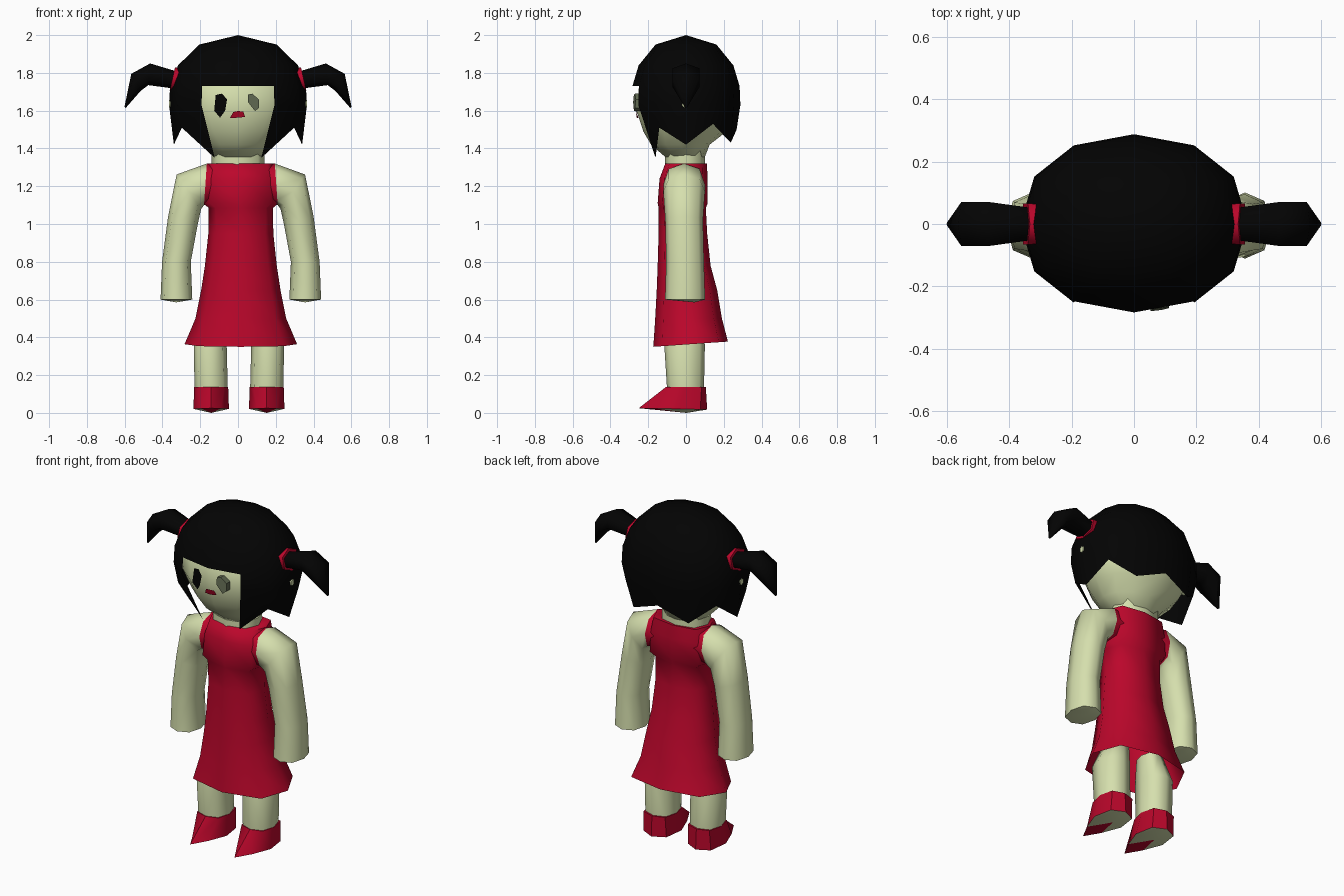
import bpy, bmesh, math
from mathutils import Vector

if "Cube" in bpy.data.objects:
    bpy.data.objects.remove(bpy.data.objects["Cube"])


def material(name, rgb):
    m = bpy.data.materials.new(name)
    m.diffuse_color = (*rgb, 1)
    m.use_nodes = True
    m.node_tree.nodes["Principled BSDF"].inputs["Base Color"].default_value = m.diffuse_color
    return m


SKIN = material("skin", (0.67, 0.74, 0.42))
RED = material("red", (0.50, 0.002, 0.024))
BLACK = material("black", (0.001, 0.001, 0.001))
OLIVE = material("olive", (0.12, 0.145, 0.085))


def finish(bm, name, mats, rule=None, angle=75, fix_normals=True):
    """Turn a bmesh into a shaded object; rule(centre) picks the material slot."""
    if fix_normals:
        bmesh.ops.recalc_face_normals(bm, faces=bm.faces)
    if rule:
        for f in bm.faces:
            f.material_index = rule(f.calc_center_median())
    me = bpy.data.meshes.new(name)
    bm.to_mesh(me)
    bm.free()
    ob = bpy.data.objects.new(name, me)
    bpy.context.collection.objects.link(ob)
    for m in mats:
        me.materials.append(m)
    bpy.ops.object.select_all(action='DESELECT')
    ob.select_set(True)
    bpy.context.view_layer.objects.active = ob
    bpy.ops.object.shade_smooth_by_angle(angle=math.radians(angle))
    return ob


def spow(v, p):
    return math.copysign(abs(v) ** p, v) if abs(v) > 1e-6 else 0.0


def ring(z, rx, y0, y1, cx=0.0, n=8, p=0.8, tilt=0.0):
    """Horizontal rounded ring reaching from y0 to y1."""
    pts = []
    for i in range(n):
        a = math.tau * i / n
        x = cx + rx * spow(math.sin(a), p)
        y = (y0 + y1) / 2 - (y1 - y0) / 2 * spow(math.cos(a), p)
        pts.append(Vector((x, y, z + tilt * y)))
    return pts


def bar(top, low, w, cy=0.0, n=8, p=0.85):
    """Ring spanning two points of the x-z plane, with half width w in y."""
    t, l = Vector((top[0], cy, top[1])), Vector((low[0], cy, low[1]))
    mid, half = (t + l) / 2, (t - l) / 2
    out = []
    for i in range(n):
        a = math.tau * i / n
        out.append(mid + half * spow(math.cos(a), p) + Vector((0, w * spow(math.sin(a), p), 0)))
    return out


def flip(rings, s, c=0.0):
    """Mirror rings about x = c when s is -1."""
    return [[Vector((c + s * (v.x - c), v.y, v.z)) for v in r] for r in rings]


def loft(name, rings, mats, caps=(True, True), rule=None, angle=75, end_z=None):
    bm = bmesh.new()
    rows = [[bm.verts.new(v) for v in r] for r in rings]
    n = len(rows[0])
    for a, b in zip(rows, rows[1:]):
        for i in range(n):
            j = (i + 1) % n
            bm.faces.new((a[i], a[j], b[j], b[i]))
    if caps[0]:
        bm.faces.new(rows[0])
    if end_z is not None:      # fan with its own centre height
        c = sum((v.co for v in rows[-1]), Vector()) / n
        hub = bm.verts.new((c.x, c.y + 0.05, end_z))
        for i in range(n):
            bm.faces.new((rows[-1][i], rows[-1][(i + 1) % n], hub))
    elif caps[1]:
        bm.faces.new(rows[-1])
    return finish(bm, name, mats, rule, angle)


# Head and neck
def skull(z, rx, y0, y1):
    return ring(z, rx, y0, y1, n=12, p=1)


loft("head", [skull(1.355, .13, -.11, .10), skull(1.42, .19, -.185, .125),
              skull(1.49, .26, -.226, .215), skull(1.60, .32, -.262, .255),
              skull(1.72, .32, -.25, .25), skull(1.85, .22, -.17, .17)], [SKIN])
loft("neck", [ring(1.28, .14, -.11, .10), ring(1.42, .14, -.11, .10)], [SKIN])

# Hair cap: zigzag lower edge, open at the face
tips = {0: (1.62, 1), 1: (1.35, .64), 2: (1.51, .93), 3: (1.42, .93),
        4: (1.53, .94), 5: (1.43, .94), 6: (1.50, .93)}
bm = bmesh.new()
levels = [(1.95, .56), (1.84, .87), (1.73, .985), (1.63, 1.0)]
rows = []
for z, s in levels:
    rows.append([bm.verts.new(v) for v in ring(z, .365 * s, -.288 * s, .288 * s, n=12, p=.92)])
edge = []
for i in range(12):
    z, s = tips[min(i, 12 - i)]
    edge.append(bm.verts.new(ring(z, .365 * s, -.288 * s, .288 * s, n=12, p=.92)[i]))
rows.append(edge)
crown = bm.verts.new((0, 0, 2.0))
for i in range(12):
    j = (i + 1) % 12
    bm.faces.new((crown, rows[0][i], rows[0][j]))
    for k in range(4):
        if k < 2 or i not in (0, 11):
            bm.faces.new((rows[k][i], rows[k + 1][i], rows[k + 1][j], rows[k][j]))
bmesh.ops.delete(bm, geom=[v for v in bm.verts if not v.link_faces], context='VERTS')
finish(bm, "hair", [BLACK])

# Pigtails, hair ties and ear tips
for s, side in ((1, "right"), (-1, "left")):
    loft(side + "_hair_tie", flip([bar((.29, 1.83), (.32, 1.70), .07, n=6),
                                   bar((.334, 1.828), (.362, 1.705), .075, n=6)], s), [RED])
    loft(side + "_pigtail", flip([bar((.332, 1.81), (.36, 1.72), .06, n=6),
                                  bar((.465, 1.85), (.475, 1.735), .08, n=6),
                                  bar((.565, 1.795), (.515, 1.705), .08, n=6),
                                  bar((.601, 1.62), (.594, 1.615), .006, n=6)], s), [BLACK])
    loft(side + "_ear_tip", flip([bar((.33, 1.66), (.33, 1.61), .022, -.006, n=6),
                                  bar((.3665, 1.655), (.3665, 1.617), .016, -.006, n=6)], s), [SKIN])


# Facial features that follow the face
def plate(name, pts, mat, gap, depth=0.0):
    bm = bmesh.new()
    vs = []
    for x, z in pts:
        d = .262 - (.10 * (z - 1.6) if z > 1.6 else .32 * (1.6 - z))
        vs.append(bm.verts.new((x, -d + .22 * abs(x) - gap, z)))
    f = bm.faces.new(vs)
    f.normal_update()
    if f.normal.y > 0:
        f.normal_flip()
    if depth:
        back = bmesh.ops.extrude_face_region(bm, geom=[f], use_keep_orig=True)
        for v in back["geom"]:
            if isinstance(v, bmesh.types.BMVert):
                v.co.y += depth
    finish(bm, name, [mat], angle=30, fix_normals=bool(depth))


plate("left_eye", [(-.126, 1.60), (-.095, 1.563), (-.068, 1.60), (-.058, 1.66),
                   (-.085, 1.69), (-.118, 1.683)], BLACK, .018)
plate("right_eye", [(.053, 1.645), (.09, 1.598), (.112, 1.615), (.110, 1.66),
                    (.075, 1.69), (.053, 1.685)], OLIVE, .034, .04)
plate("mouth", [(-.043, 1.56), (0, 1.563), (.037, 1.567), (.028, 1.595),
                (0, 1.598), (-.025, 1.593)], RED, .011)

# Dress with a wider yoke and a flared, open hem
C = .015
loft("dress", [ring(1.32, .175, -.11, .11, C, p=.65), ring(1.24, .19, -.14, .115, C, p=.6),
               ring(1.11, .20, -.15, .115, C, p=.6), ring(1.085, .170, -.145, .105, C, p=.7),
               ring(.95, .172, -.145, .112, C), ring(.78, .19, -.15, .13, C),
               ring(.65, .21, -.155, .165, C), ring(.50, .24, -.163, .19, C),
               ring(.362, .298, -.173, .222, C, tilt=.07)], [RED], caps=(True, False))

# Arms with short red sleeve stubs, legs and shoes
for s, side in ((1, "right"), (-1, "left")):
    arm = [bar((.10, 1.30), (.10, 1.12), .10, -.01),
           bar((.195, 1.32), (.21, 1.10), .110, -.01),
           bar((.355, 1.262), (.225, 1.08), .110, -.01),
           bar((.40, 1.04), (.243, 1.00), .100, -.01),
           bar((.432, .80), (.28, .80), .100, -.005),
           bar((.44, .60), (.272, .60), .106, -.005)]
    loft(side + "_arm", flip(arm, s, C), [SKIN, RED], end_z=.585,
         rule=lambda c: 1 if abs(c.x - C) < .165 else 0)
    L = .005
    leg = [ring(.50, .06, -.08, .07, .125), ring(.36, .087, -.115, .10, .157),
           ring(.12, .088, -.10, .095, .152)]
    loft(side + "_leg", flip(leg, s, L), [SKIN])
    sole = ring(.02, .094, -.25, .112, .152, p=.65, tilt=-.02)
    for k, q in ((1, 2), (7, 6)):          # pointed toe
        sole[q].y = -.04
        sole[k] = sole[0].lerp(sole[q], .55) + Vector((0, -.02, 0))
    shoe = [ring(.138, .090, -.105, .105, .152, p=.7), sole]
    loft(side + "_shoe", flip(shoe, s, L), [RED, SKIN], end_z=0.0, angle=40,
         rule=lambda c: 1 if c.z < .03 and c.y > -.12 else 0)
